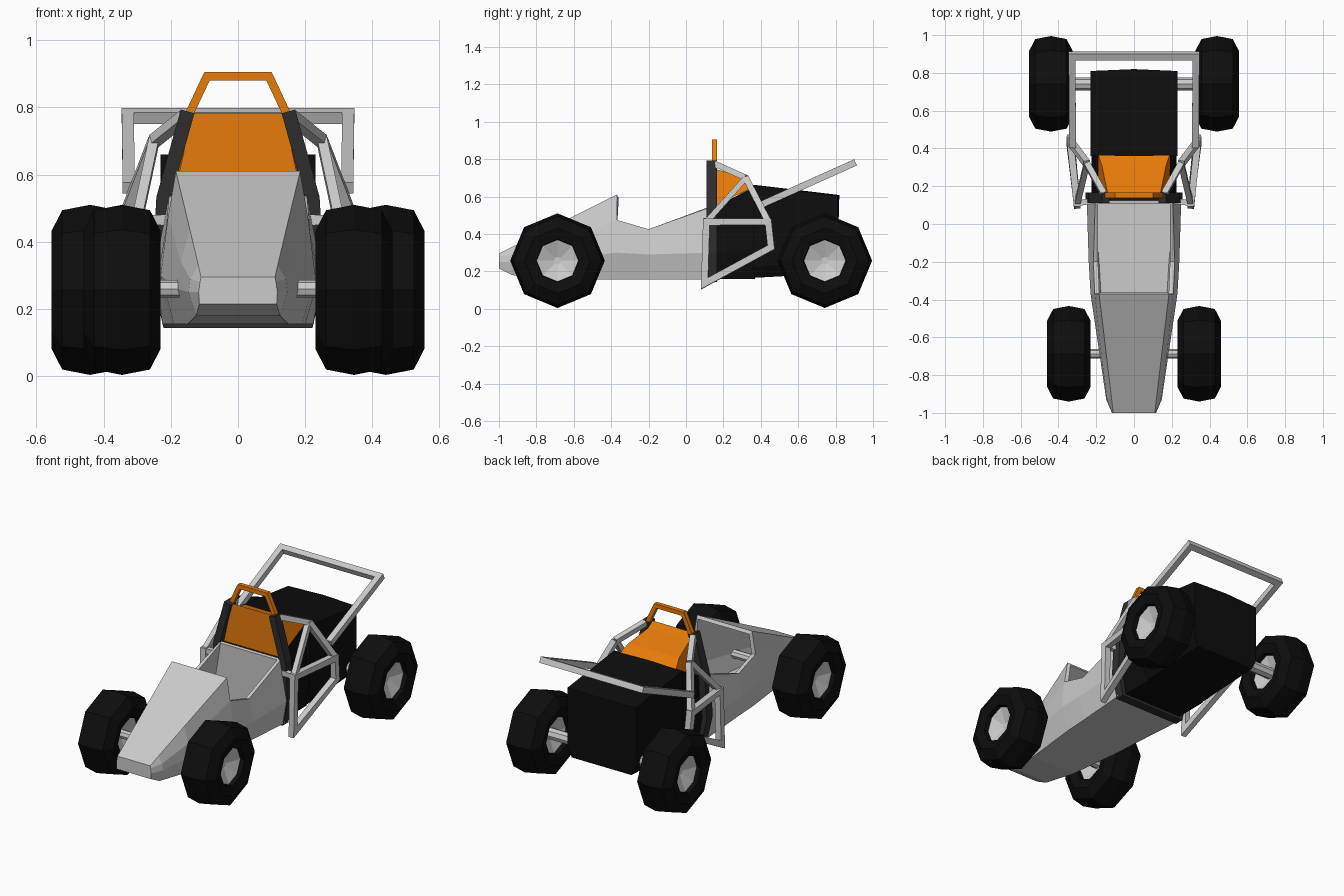
import bpy, bmesh
from math import cos, sin, pi
from mathutils import Vector

if "Cube" in bpy.data.objects:
    bpy.data.objects.remove(bpy.data.objects["Cube"])


def material(name, rgb):
    m = bpy.data.materials.new(name)
    m.diffuse_color = (*rgb, 1)
    m.use_nodes = True
    m.node_tree.nodes["Principled BSDF"].inputs["Base Color"].default_value = m.diffuse_color
    return m


ORANGE = material("orange_paint", (0.8, 0.2, 0.003))
BLACK = material("black", (0.004, 0.004, 0.004))
DARK = material("charcoal", (0.027, 0.027, 0.027))


def finish(name, bm, mat=None, fix=True):
    if fix:
        bmesh.ops.recalc_face_normals(bm, faces=bm.faces)
    me = bpy.data.meshes.new(name)
    bm.to_mesh(me)
    bm.free()
    ob = bpy.data.objects.new(name, me)
    bpy.context.collection.objects.link(ob)
    if mat:
        me.materials.append(mat)
    return ob


def loft(name, rings, mat=None, closed=False):
    """Skin equal-length rings; closed joins last ring to first, else caps."""
    bm = bmesh.new()
    vs = [[bm.verts.new(p) for p in r] for r in rings]
    pairs = list(zip(vs, vs[1:])) + ([(vs[-1], vs[0])] if closed else [])
    n = len(vs[0])
    for a, b in pairs:
        for j in range(n):
            k = (j + 1) % n
            bm.faces.new((a[j], b[j], b[k], a[k]))
    if not closed:
        bm.faces.new(vs[0])
        bm.faces.new(vs[-1])
    return finish(name, bm, mat)


def revolve(name, centre, profile, sides=8, mat=None, closed=False):
    """Revolve (x offset, radius) profile about the x axis."""
    cx, cy, cz = centre
    rings = [[(cx + x, cy + r * cos(2 * pi * i / sides), cz + r * sin(2 * pi * i / sides))
              for i in range(sides)] for x, r in profile]
    return loft(name, rings, mat, closed)


def tube(name, pts, ref, w=0.036, d=None, mat=None, closed=False):
    """Square bar along a path lying in the plane with normal ref, mitred."""
    pts, ref = [Vector(p) for p in pts], Vector(ref).normalized()
    d, n, rings = d or w, len(pts), []
    for i, p in enumerate(pts):
        prev = pts[i - 1] if i or closed else None
        nxt = pts[(i + 1) % n] if i < n - 1 or closed else None
        a = (p - prev).normalized() if prev else (nxt - p).normalized()
        b = (nxt - p).normalized() if nxt else a
        t = (a + b).normalized()
        u = t.cross(ref).normalized()
        v = u.cross(t)
        u *= w / 2 / max(t.dot(a), 0.4)
        v *= d / 2
        rings.append([p + u + v, p - u + v, p - u - v, p + u - v])
    return loft(name, rings, mat, closed)


def both(p, s):
    return (p[0] * s, p[1], p[2])


# Body shell: closed pointed hood, then open cockpit tub
# y, then (half width, z) for top, shoulder, side, bottom
sections = [
    (-1.00, (.11, .295), (.113, .28), (.117, .25), (.115, .215)),
    (-0.93, (.118, .33), (.142, .29), (.147, .25), (.125, .18)),
    (-0.72, (.143, .436), (.17, .34), (.178, .26), (.15, .155)),
    (-0.37, (.185, .61), (.208, .475), (.23, .30), (.19, .155)),
    (-0.20, (.215, .425), (.215, .425), (.24, .29), (.20, .155)),
    (0.125, (.205, .54), (.205, .54), (.25, .30), (.225, .155)),
]
bm = bmesh.new()
rings = []
for y, *half in sections:
    loop = [(-x, y, z) for x, z in half] + [(x, y, z) for x, z in reversed(half)]
    rings.append([bm.verts.new(p) for p in loop])
for i, (a, b) in enumerate(zip(rings, rings[1:])):
    for j in (range(8) if i < 3 else range(1, 6)):
        k = (j + 1) % 8
        bm.faces.new((a[j], b[j], b[k], a[k]))
bm.faces.new(rings[0])
bm.faces.new(rings[-1][6:0:-1])
bmesh.ops.delete(bm, geom=[v for v in bm.verts if not v.link_faces], context='VERTS')
body = finish("body_shell", bm, fix=False)
mod = body.modifiers.new("thickness", 'SOLIDIFY')
mod.thickness = 0.025
mod.offset = -1

# Engine cover: narrow front block and wide rear block
loft("engine_front_block", [
    [(-.20, y, .16), (.20, y, .16), (.225, y, .30), (.19, y, z), (-.19, y, z), (-.225, y, .30)]
    for y, z in ((.13, .53), (.37, .655))], BLACK)
loft("engine_cover", [
    [(-.2, y, zb), (.2, y, zb), (.23, y, zb + .06), (.23, y, zt), (0, y + dy, zt + .003),
     (-.23, y, zt), (-.23, y, zb + .06)]
    for y, zb, zt, dy in ((.36, .165, .66, 0), (.81, .19, .605, .01))], BLACK)

# Headrest fairing behind the cockpit
side = [(.135, .54, .19), (.135, .782, .135), (.165, .745, .14), (.31, .70, .17), (.37, .655, .19)]
loft("headrest_fairing", [[(s * x, y, z) for y, z, x in side] for s in (-1, 1)], ORANGE)

# Firewall frame around the fairing
tube("firewall_frame", [(-.15, .138, .788), (-.222, .138, .53), (-.235, .138, .30), (-.205, .138, .165),
                        (.205, .138, .165), (.235, .138, .30), (.222, .138, .53), (.15, .138, .788)],
     (0, 1, 0), .042, .056, DARK)

# Roll hoop
tube("roll_hoop", [(-.145, .152, .78), (-.092, .152, .893), (.092, .152, .893), (.145, .152, .78)],
     (0, 1, 0), .025, .027, ORANGE)

# Side cages
A, B, C, D = (.30, .11, .465), (.30, .10, .135), (.335, .455, .33), (.34, .44, .465)
E, F, G = (.25, .32, .70), (.16, .16, .772), (.325, .41, .56)
for s, tag in ((-1, "left"), (1, "right")):
    tube("side_frame_" + tag, [both(p, s) for p in (A, B, C, D)], (1, 0, 0), closed=True)
    tube("rear_strut_" + tag, [both(D, s), both(E, s)], (1, 0, 0), .034)
    tube("diagonal_strut_" + tag, [both(A, s), both(E, s)], (1, 0, 0), .03)
    tube("top_strut_" + tag, [both(E, s), both(F, s)], (1, 0, 0), .032)
    tube("frame_mount_" + tag, [both(A, s), (s * .2, .125, .465)], (0, 1, 0), .03)

# Rear hoop over the engine
tube("rear_hoop", [both(G, -1), (-.328, .89, .775), (.328, .89, .775), G], (0, -.4, .9), .036)

# Axles and wheels
tyre = [(-.06, .11), (-.1, .115), (-.115, .175), (-.083, .237), (0, .253),
        (.083, .237), (.115, .175), (.1, .115), (.06, .11)]
rim = [(-.04, .02), (-.075, .115), (.075, .115), (.04, .02)]
for end, y, cx, r in (("front", -.687, .345, .026), ("rear", .742, .44, .034)):
    revolve(end + "_axle", (0, y, .26), [(-cx, r), (cx, r)], 8)
    for s, tag in ((-1, "left"), (1, "right")):
        c = (s * cx, y, .257)
        revolve(f"{end}_tyre_{tag}", c, tyre, 8, BLACK, True)
        revolve(f"{end}_rim_{tag}", c, rim, 8)
